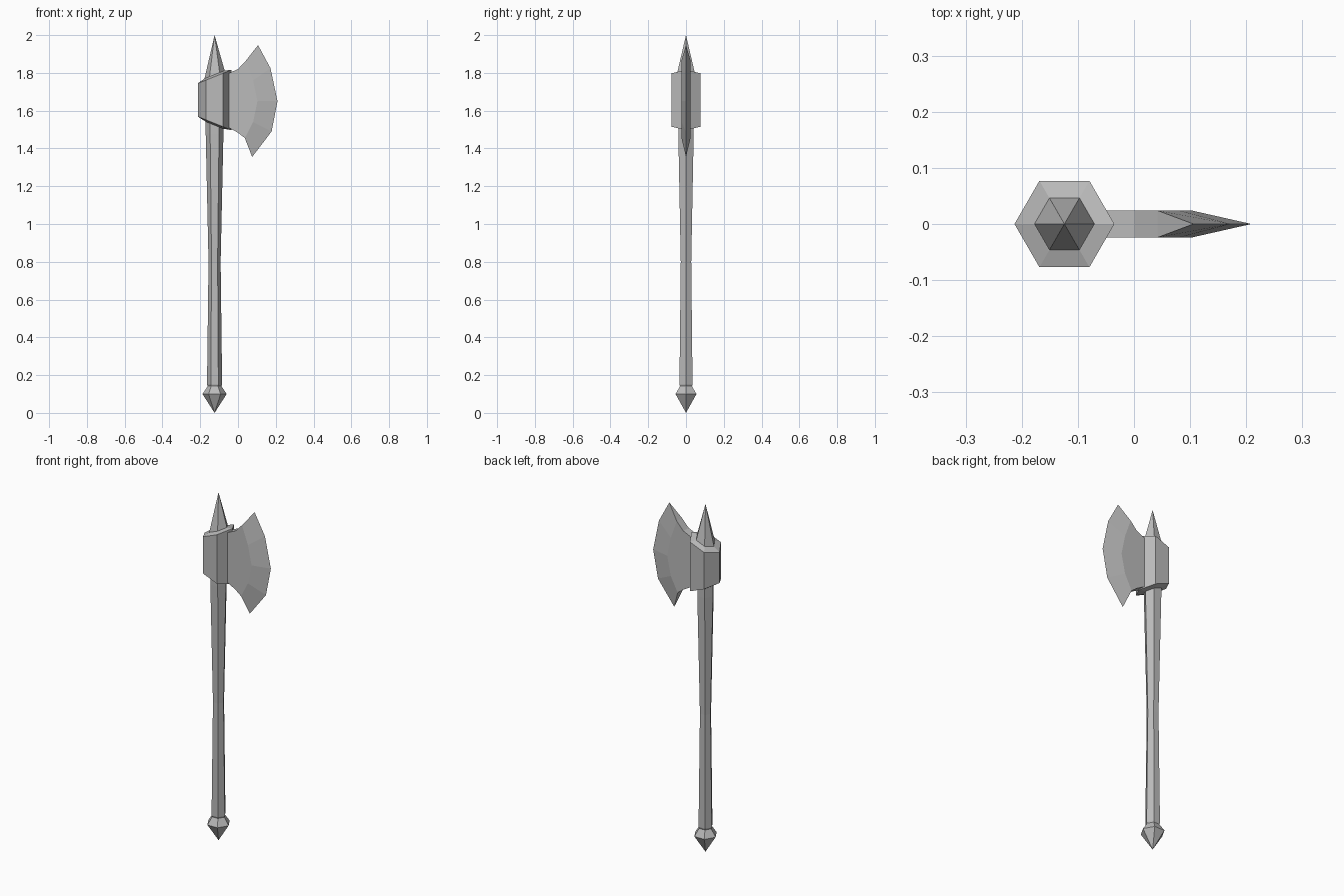
import bpy, bmesh
from math import cos, sin, pi

default = bpy.data.objects.get("Cube")
if default:
    bpy.data.objects.remove(default, do_unlink=True)

steel = bpy.data.materials.new("grey_steel")
steel.use_nodes = True
COLOUR = (0.5, 0.5, 0.5, 1)
steel.diffuse_color = COLOUR
steel.node_tree.nodes["Principled BSDF"].inputs["Base Color"].default_value = COLOUR

AXIS = -0.124    # x of the handle
MID = 1.655      # height of the head's centre


def finish(name, bm):
    bmesh.ops.recalc_face_normals(bm, faces=bm.faces)
    mesh = bpy.data.meshes.new(name)
    bm.to_mesh(mesh)
    bm.free()
    mesh.materials.append(steel)
    obj = bpy.data.objects.new(name, mesh)
    bpy.context.collection.objects.link(obj)
    return obj


def hex_lathe(name, rings):
    """Loft six-sided rings (radius, height, tilt); radius 0 makes a point."""
    bm = bmesh.new()
    loops = []
    for r, z, tilt in rings:
        count = 6 if r else 1
        loops.append([bm.verts.new((AXIS + r * cos(i * pi / 3), r * sin(i * pi / 3),
                                    z + tilt * r * cos(i * pi / 3))) for i in range(count)])
    for a, b in zip(loops, loops[1:]):
        for i in range(6):
            j = (i + 1) % 6
            quad = [a[i % len(a)], a[j % len(a)], b[j % len(b)], b[i % len(b)]]
            bm.faces.new(list(dict.fromkeys(quad)))
    for loop in (loops[0], loops[-1]):
        if len(loop) == 6:
            bm.faces.new(loop)
    return finish(name, bm)


# Handle, pommel, collar and top spike
hex_lathe("handle", [(0.034, 0.135, 0), (0.04, 0.15, 0), (0.032, 0.8, 0),
                     (0.047, 1.48, 0), (0.047, 1.6, 0)])
hex_lathe("pommel", [(0, 0, 0), (0.064, 0.1, 0), (0.036, 0.142, 0)])
TILT = 0.4
hex_lathe("collar", [(0.047, MID - 0.132, -TILT), (0.089, MID - 0.122, -TILT),
                     (0.089, MID + 0.125, TILT), (0.055, MID + 0.136, TILT)])
hex_lathe("spike", [(0.055, MID + 0.13, TILT), (0, 2.0, 0)])

# Blade: flat cheeks bevelled to a sharp edge
HALF = 0.024
top_root = [(-0.1, 1.775), (-0.045, 1.8), (0.0, 1.82)]
low_root = [(0.0, 1.483), (-0.045, 1.508), (-0.1, 1.53)]
inner = [(0.042, 1.865), (0.08, 1.76), (0.103, 1.65), (0.08, 1.54), (0.036, 1.455)]
edge = [(0.106, 1.947), (0.172, 1.825), (0.209, 1.65), (0.178, 1.49), (0.075, 1.355)]

bm = bmesh.new()
rim = [bm.verts.new((x, 0, z)) for x, z in edge]
cheeks = []
for y in (-HALF, HALF):
    cheek = [bm.verts.new((x, y, z)) for x, z in top_root + inner + low_root]
    bm.faces.new(cheek)
    bevel = cheek[3:8]
    for i in range(4):
        bm.faces.new((bevel[i], bevel[i + 1], rim[i + 1], rim[i]))
    cheeks.append(cheek)
front, back = cheeks
for i in (0, 1, 2, 7, 8, 9, 10):
    j = (i + 1) % 11
    bm.faces.new((front[i], front[j], back[j], back[i]))
bm.faces.new((front[3], back[3], rim[0]))
bm.faces.new((front[7], back[7], rim[4]))
finish("blade", bm)
